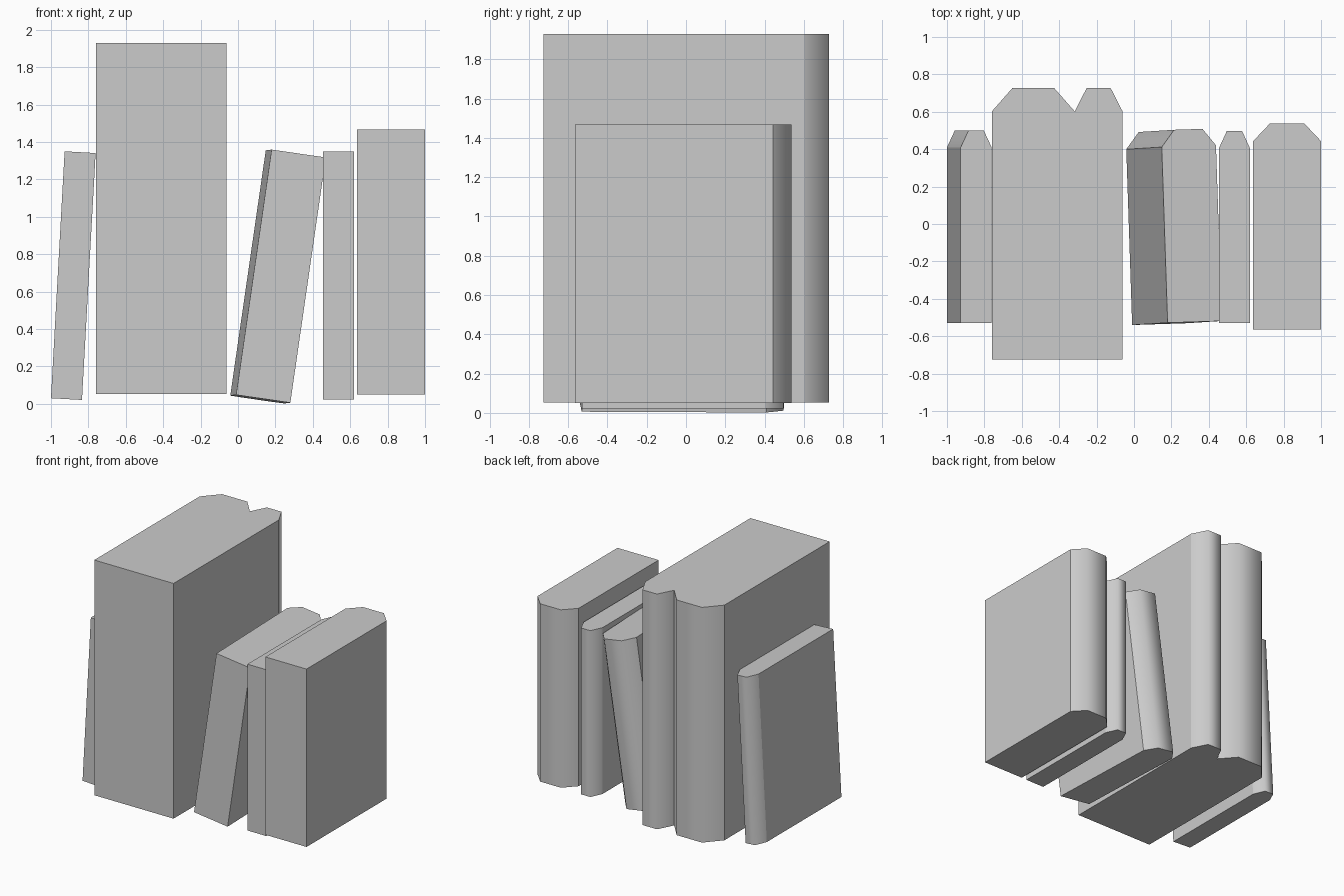
import bpy, bmesh
from mathutils import Vector, Matrix

if "Cube" in bpy.data.objects:
    bpy.data.objects.remove(bpy.data.objects["Cube"])


def book(name, origin, width, depth, height, spine, inset, across=(1, 0, 0), up=(0, 0, 1)):
    """Book whose front-left-bottom corner is at origin; its faceted spine faces +y."""
    z = Vector(up).normalized()
    x = Vector(across)
    x = (x - z * x.dot(z)).normalized()
    y = z.cross(x)

    # Footprint: flat front, straight covers, three-facet spine
    outline = [(0, 0), (width, 0), (width, depth), (width - inset, depth + spine),
               (inset, depth + spine), (0, depth)]
    bm = bmesh.new()
    low = [bm.verts.new((px, py, 0)) for px, py in outline]
    high = [bm.verts.new((px, py, height)) for px, py in outline]
    bm.faces.new(low[::-1])
    bm.faces.new(high)
    n = len(outline)
    for i in range(n):
        j = (i + 1) % n
        f = bm.faces.new((low[i], low[j], high[j], high[i]))
        f.smooth = i in (2, 3, 4)      # only the spine is smooth

    rot = Matrix((x, y, z)).transposed().to_4x4()
    bm.transform(Matrix.Translation(origin) @ rot)
    mesh = bpy.data.meshes.new(name)
    bm.to_mesh(mesh)
    bm.free()
    obj = bpy.data.objects.new(name, mesh)
    bpy.context.collection.objects.link(obj)
    return obj


# Thin book leaning on the tall pair
book("leaning_thin_book", (-1.0, -0.53, 0.03), 0.166, 0.94, 1.322, 0.09, 0.042,
     across=(0.165, 0, -0.009), up=(0.073, 0, 1.32))

# Tall pair
book("tall_thick_book", (-0.76, -0.725, 0.053), 0.443, 1.327, 1.875, 0.125, 0.11)
book("tall_slim_book", (-0.317, -0.725, 0.053), 0.256, 1.327, 1.875, 0.125, 0.064)

# Tilted and slightly turned book
book("tilted_book", (-0.01, -0.54, 0.048), 0.293, 0.94, 1.325, 0.09, 0.07,
     across=(0.275, 0.009, -0.04), up=(0.19, 0.012, 1.313))

# Upright pair on the right
book("upright_thin_book", (0.454, -0.53, 0.022), 0.166, 0.935, 1.326, 0.092, 0.042)
book("upright_thick_book", (0.637, -0.565, 0.05), 0.363, 1.008, 1.418, 0.095, 0.09)
